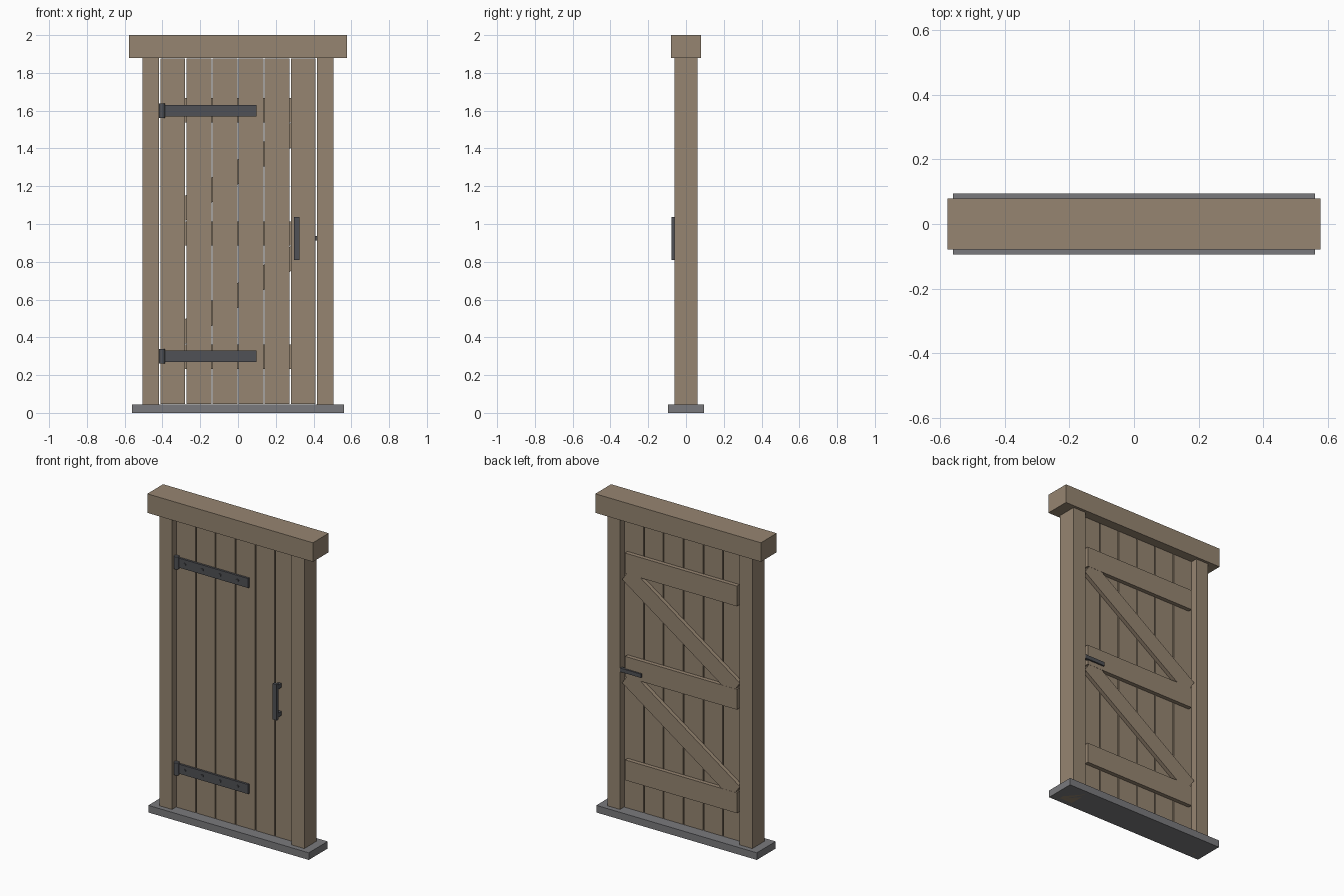
import bpy, bmesh, math
from mathutils import Matrix, Vector

if "Cube" in bpy.data.objects:
    bpy.data.objects.remove(bpy.data.objects["Cube"])


def material(name, color):
    m = bpy.data.materials.new(name)
    m.diffuse_color = (*color, 1)
    m.use_nodes = True
    m.node_tree.nodes["Principled BSDF"].inputs["Base Color"].default_value = m.diffuse_color
    return m


WOOD = material("weathered_wood", (0.305, 0.235, 0.165))
IRON = material("dark_iron", (0.080, 0.083, 0.092))
STONE = material("grey_stone", (0.195, 0.195, 0.205))


def finish(name, bm, mat):
    me = bpy.data.meshes.new(name)
    bm.to_mesh(me)
    bm.free()
    me.materials.append(mat)
    ob = bpy.data.objects.new(name, me)
    bpy.context.collection.objects.link(ob)
    return ob


def box(name, x, y, z, mat):
    """Box from (min, max) pairs."""
    bm = bmesh.new()
    size = [b - a for a, b in (x, y, z)]
    mid = [(a + b) / 2 for a, b in (x, y, z)]
    bmesh.ops.create_cube(bm, size=1, matrix=Matrix.Translation(mid) @ Matrix.Diagonal((*size, 1)))
    return finish(name, bm, mat)


def cylinder(name, center, radius, depth, mat, along_y=False, sides=12):
    bm = bmesh.new()
    rot = Matrix.Rotation(math.pi / 2, 4, 'X') if along_y else Matrix.Identity(4)
    bmesh.ops.create_cone(bm, cap_ends=True, segments=sides, radius1=radius, radius2=radius,
                          depth=depth, matrix=Matrix.Translation(center) @ rot)
    return finish(name, bm, mat)


# Frame: sill, lintel and two posts
box("sill", (-0.56, 0.56), (-0.094, 0.094), (0, 0.045), STONE)
box("lintel", (-0.578, 0.578), (-0.079, 0.079), (1.88, 2.0), WOOD)
for side, x in (("left", (-0.506, -0.417)), ("right", (0.417, 0.506))):
    box(side + "_post", x, (-0.062, 0.062), (0, 1.88), WOOD)

# Door planks with narrow gaps
FRONT, BACK = -0.025, 0.025
PITCH, WIDTH = 0.138, 0.131
for i in range(6):
    cx = (i - 2.5) * PITCH
    box("plank", (cx - WIDTH / 2, cx + WIDTH / 2), (FRONT, BACK), (0.047, 1.876), WOOD)

# Horizontal ledges on the back
LEDGE_BACK = 0.051
ledges = (0.297, 0.95, 1.602)
for z in ledges:
    box("ledge", (-0.39, 0.39), (BACK, LEDGE_BACK), (z - 0.064, z + 0.064), WOOD)

# Diagonal braces between the ledges
for low, high in zip(ledges, ledges[1:]):
    a, b = Vector((-0.38, 0, low + 0.064)), Vector((0.38, 0, high - 0.064))
    half = (b - a).length / 2
    brace = box("brace", (-half, half), (BACK, LEDGE_BACK - 0.001), (-0.0545, 0.0545), WOOD)
    angle = math.atan2(b.z - a.z, b.x - a.x)
    brace.data.transform(Matrix.Translation((a + b) / 2) @ Matrix.Rotation(-angle, 4, 'Y'))

# Strap hinges with knuckles and rivets on the front
for z in (0.30, 1.60):
    box("hinge_strap", (-0.395, 0.098), (FRONT - 0.013, FRONT), (z - 0.03, z + 0.03), IRON)
    cylinder("hinge_knuckle", (-0.402, FRONT - 0.012, z), 0.016, 0.078, IRON)
    for k in range(4):
        cylinder("hinge_rivet", (-0.345 + k * 0.123, FRONT - 0.014, z), 0.009, 0.01, IRON, True, 8)

# Pull handle on the front
box("handle_grip", (0.297, 0.325), (-0.078, -0.060), (0.81, 1.037), IRON)
for z in (0.835, 1.012):
    box("handle_mount", (0.300, 0.322), (-0.061, FRONT), (z - 0.013, z + 0.013), IRON)

# Latch bar on the back
box("latch_bar", (0.272, 0.417), (LEDGE_BACK - 0.008, 0.061), (0.913, 0.937), IRON)
